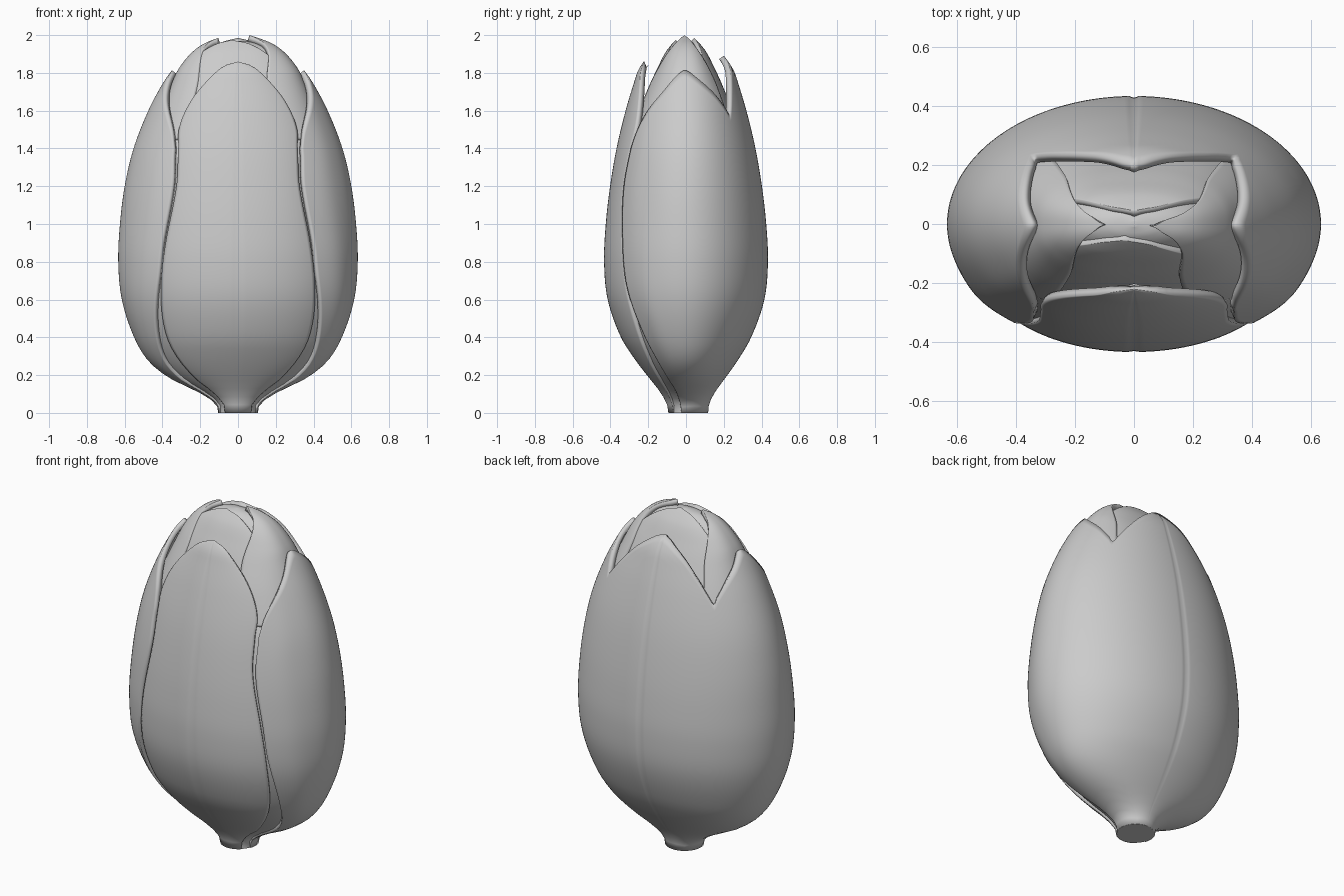
import bpy, bmesh, math

if "Cube" in bpy.data.objects:
    bpy.data.objects.remove(bpy.data.objects["Cube"])

# Envelope tables: (z, half width x, half depth y)
OUTER = [(0, .105, .105), (.05, .12, .113), (.11, .21, .145), (.18, .355, .198), (.27, .47, .265),
         (.4, .55, .345), (.6, .615, .415), (.8, .634, .434), (1.0, .625, .425), (1.2, .60, .402),
         (1.4, .553, .368), (1.6, .475, .32), (1.75, .395, .275), (1.82, .345, .25), (1.9, .28, .195)]
INNER = [(1.2, .54, .34), (1.4, .49, .305), (1.6, .405, .25), (1.75, .34, .19), (1.83, .30, .152),
         (1.91, .235, .11), (1.96, .165, .07), (2.0, .06, .03)]
CORE = [(0, .10, .10), (.05, .105, .10), (.11, .19, .125), (.18, .325, .175), (.27, .44, .24),
        (.4, .52, .32), (.6, .585, .39), (.8, .604, .408), (1.0, .595, .40), (1.2, .57, .375),
        (1.4, .515, .33), (1.55, .425, .26), (1.68, .355, .205), (1.78, .305, .16),
        (1.87, .25, .115), (1.93, .175, .075), (1.96, .09, .04), (1.97, .01, .01)]
# Side petal front edge: (z, degrees in front of the x axis); front petal edge: degrees from its middle
SIDE_EDGE = [(0, 20), (.1, 24), (.2, 32), (.4, 39), (.7, 48), (.9, 51), (1.2, 55), (1.4, 52.5)]
FRONT_EDGE = [(0, 42), (.2, 40), (.4, 44), (.7, 41), (.9, 38), (1.2, 33.5), (1.4, 35.5), (1.5, 38),
              (1.6, 36.5), (1.7, 31), (1.8, 20), (1.84, 12), (1.86, 0)]
# Scalloped rim of the merged back and side petals: (degrees from the back, top z)
RIM = [(0, 1.89), (10, 1.868), (24, 1.80), (35, 1.70), (42, 1.61), (45, 1.575), (48, 1.61), (59, 1.69),
       (74, 1.76), (88, 1.81), (94, 1.81), (103, 1.775), (115, 1.70), (129, 1.60), (138, 1.5), (142.5, 1.4)]


def sample(table, z, col=1):
    """Smooth Hermite interpolation of one table column."""
    n = len(table)
    z = min(max(z, table[0][0]), table[-1][0])
    i = next((k for k in range(n - 1) if z <= table[k + 1][0]), n - 2)

    def slope(k):
        a, b = table[max(k - 1, 0)], table[min(k + 1, n - 1)]
        return (b[col] - a[col]) / (b[0] - a[0])
    h = table[i + 1][0] - table[i][0]
    t = (z - table[i][0]) / h
    return ((2*t**3 - 3*t*t + 1) * table[i][col] + (t**3 - 2*t*t + t) * h * slope(i)
            + (3*t*t - 2*t**3) * table[i + 1][col] + (t**3 - t*t) * h * slope(i + 1))


def on_envelope(env, z, deg, k=1.0, square=1.0):
    """Point on an oval envelope; the foot of the bud sits slightly to the back."""
    c, s = math.cos(math.radians(deg)), math.sin(math.radians(deg))
    return (sample(env, z, 1) * k * math.copysign(abs(c) ** square, c),
            sample(env, z, 2) * k * math.copysign(abs(s) ** square, s) + .012 * max(0, 1 - z / .4), z)


def sheet(name, grid, thick=0, closed=False):
    """Skin a grid of points, optionally giving it thickness."""
    bm = bmesh.new()
    rows = [[bm.verts.new(p) for p in line] for line in grid]
    n = len(rows[0])
    for p, q in zip(rows, rows[1:]):
        for c in range(n if closed else n - 1):
            d = (c + 1) % n
            bm.faces.new((p[c], p[d], q[d], q[c]))
    if closed:
        bm.faces.new(rows[0][::-1])
        bm.faces.new(rows[-1])
    bmesh.ops.remove_doubles(bm, verts=bm.verts, dist=.0004)
    me = bpy.data.meshes.new(name)
    bm.to_mesh(me)
    bm.free()
    ob = bpy.data.objects.new(name, me)
    bpy.context.collection.objects.link(ob)
    bpy.context.view_layer.objects.active = ob
    ob.select_set(True)
    bpy.ops.object.shade_smooth_by_angle(angle=math.radians(50))
    ob.select_set(False)
    if thick:
        s = ob.modifiers.new("thickness", 'SOLIDIFY')
        s.thickness, s.offset = thick, -1


def petal(name, env, center, edge, scale=1.0, thick=.03, groove=0.0, tuck=0.0, square=1.0,
          rows=56, cols=40):
    """Single petal, symmetric about its center angle."""
    z0, z1 = edge[0][0], edge[-1][0]
    grid = []
    for r in range(rows + 1):
        t = r / rows
        z = z0 + (z1 - z0) * (.5 * t + .5 * math.sin(t * math.pi / 2))
        half = max(sample(edge, z), 0)
        line = []
        for c in range(cols + 1):
            u = 2 * c / cols - 1
            k = scale - (groove * min(1, z * 2) if c == cols // 2 else 0) - tuck * u ** 4
            line.append(on_envelope(env, z, center + u * half, k, square))
        grid.append(line)
    sheet(name, grid, thick)


# Front outer petal
petal("front_petal", OUTER, -90, FRONT_EDGE, groove=.008, tuck=.015)

# Back and side outer petals, grown together below the rim
grid = []
for r in range(51):
    line = []
    for c in range(191):
        u = c / 95 - 1
        z = r / 50 * sample(RIM, abs(u) * 142.5)
        k = 1 + .015 * math.exp(-((abs(u) - .9) / .08) ** 2) * min(1, z * 2)   # rolled front edge
        k -= .014 * min(1, z * 2) if c == 95 else 0                            # back groove
        line.append(on_envelope(OUTER, z, 90 + u * (90 + sample(SIDE_EDGE, z)), k))
    grid.append(line)
sheet("back_and_side_petals", grid, .03)


# Inner petals closing the top
def bud(top, w):
    return [(1.45, w), (1.65, w), (1.8, w * .95), (1.9, w * .75), (top - .02, w * .42), (top, 0)]


petal("inner_left_petal", INNER, 182, bud(1.985, 56), 1.03, .035, square=.8)
petal("inner_right_petal", INNER, -10, bud(2.0, 60), 1.04, .035, square=.8)
petal("inner_back_petal", INNER, 90, bud(1.985, 64), .98, .035, square=.8)
petal("inner_front_petal", INNER, -100, bud(1.975, 60), .98, .035, square=.8)

# Core behind the gaps, with the flat cut stem at the bottom
heights = [1.97 * math.sin(r / 80 * math.pi / 2) for r in range(81)]
sheet("bud_core", [[on_envelope(CORE, z, k * 5.625) for k in range(64)] for z in heights], closed=True)
